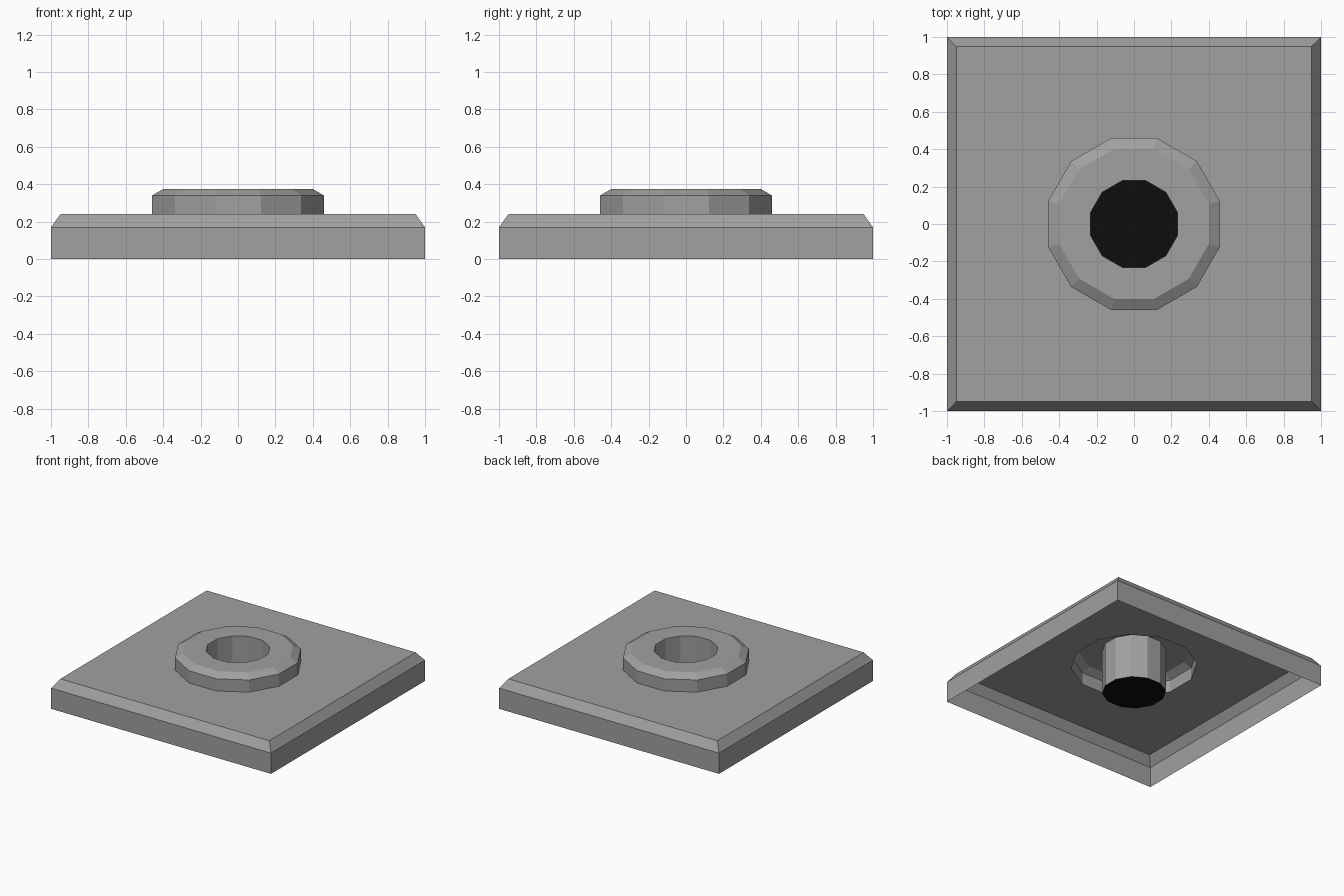
import bpy, bmesh, math

if "Cube" in bpy.data.objects:
    bpy.data.objects.remove(bpy.data.objects["Cube"])


def material(name, rgb):
    m = bpy.data.materials.new(name)
    m.diffuse_color = (*rgb, 1)
    m.use_nodes = True
    m.node_tree.nodes["Principled BSDF"].inputs["Base Color"].default_value = m.diffuse_color
    return m


grey = material("stone grey", (0.36, 0.354, 0.342))
black = material("black", (0.004, 0.004, 0.004))


def loop(bm, sides, apothem, z):
    """Regular polygon with flat sides facing the axes."""
    r = apothem / math.cos(math.pi / sides)
    return [bm.verts.new((r * math.cos((i + 0.5) * math.tau / sides),
                          r * math.sin((i + 0.5) * math.tau / sides), z))
            for i in range(sides)]


def skin(bm, rings):
    """Join successive polygons with flat quads."""
    for a, b in zip(rings, rings[1:]):
        n = len(a)
        for i in range(n):
            j = (i + 1) % n
            bm.faces.new((a[i], a[j], b[j], b[i]))


def finish(bm, name, mat):
    me = bpy.data.meshes.new(name)
    bm.to_mesh(me)
    bm.free()
    me.materials.append(mat)
    ob = bpy.data.objects.new(name, me)
    bpy.context.collection.objects.link(ob)
    return ob


# Base plate: open-bottomed shell with chamfered rim and a round opening
bm = bmesh.new()
rings = [loop(bm, 4, a, z) for a, z in ((1.0, 0.0), (1.0, 0.17), (0.95, 0.24))]
skin(bm, rings)
hole = loop(bm, 12, 0.459, 0.24)
edges = [bm.edges.new((hole[i], hole[(i + 1) % 12])) for i in range(12)]
edges += [bm.edges.get((rings[-1][i], rings[-1][(i + 1) % 4])) for i in range(4)]
bmesh.ops.triangle_fill(bm, edges=edges, use_beauty=True, normal=(0, 0, 1))
for f in bm.faces:
    f.normal_update()
    if f.normal.z < -0.5:
        f.normal_flip()
finish(bm, "base_plate", grey)

# Raised collar and the tube running down through the plate
bm = bmesh.new()
profile = ((0.459, 0.24), (0.459, 0.34), (0.40, 0.375), (0.232, 0.375), (0.232, 0.01))
skin(bm, [loop(bm, 12, a, z) for a, z in profile])
finish(bm, "collar_and_tube", grey)

# Black disc closing the bottom of the tube
bm = bmesh.new()
bm.faces.new(loop(bm, 12, 0.232, 0.01))
finish(bm, "tube_floor", black)
